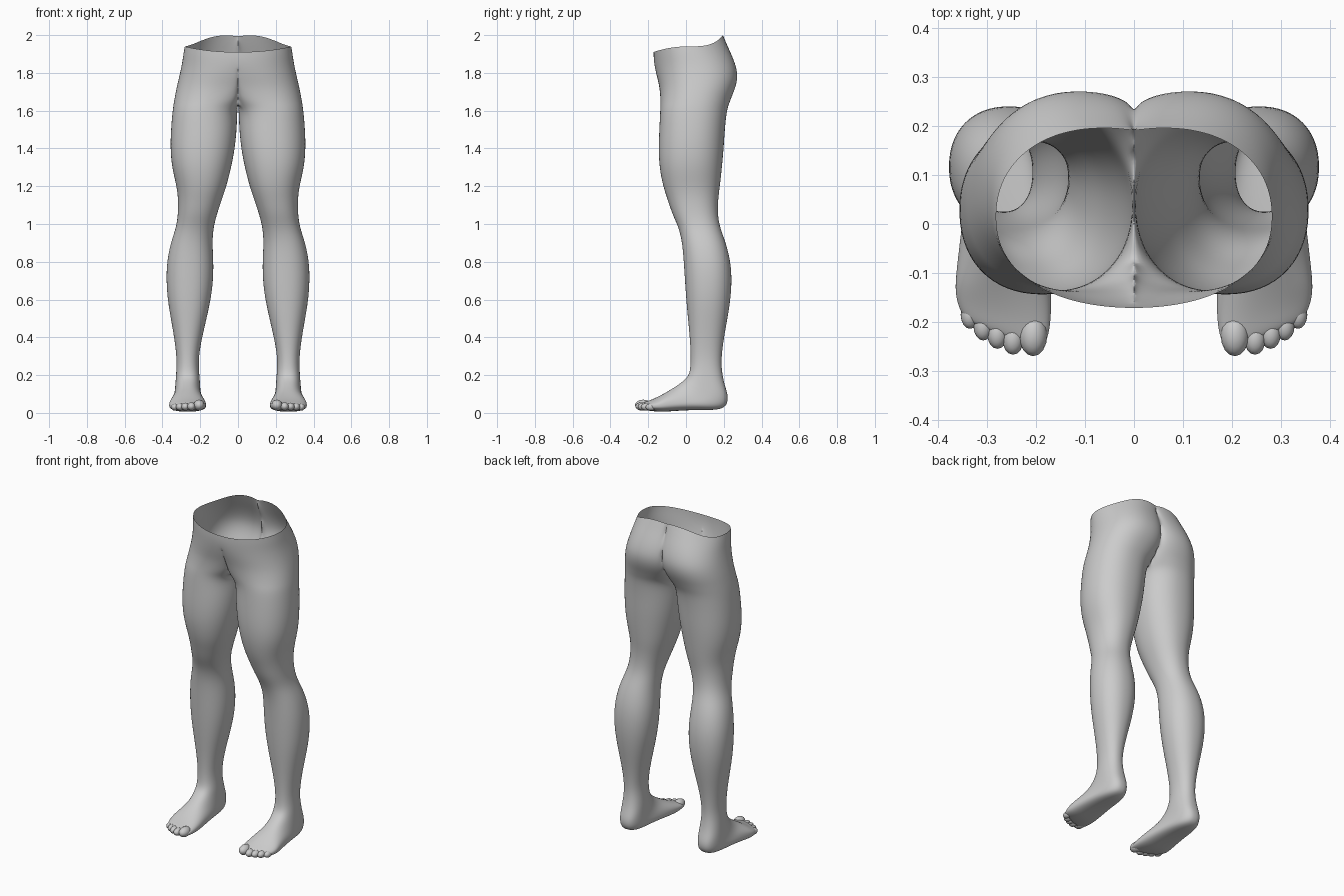
import bpy, bmesh, math
from mathutils import Matrix, Vector

cube = bpy.data.objects.get("Cube")
if cube:
    bpy.data.objects.remove(cube, do_unlink=True)

SEGMENTS = 32

# Pelvis rings: height, outer x, front y, back y, front lobe x, back lobe x
PELVIS = [
    (1.94, .283, -.172, .197, 0, .06),
    (1.90, .29, -.172, .222, 0, .08),
    (1.85, .297, -.168, .255, .01, .095),
    (1.79, .31, -.157, .277, .04, .11),
    (1.73, .324, -.142, .266, .08, .122),
    (1.68, .334, -.137, .245, .115, .14),
    (1.64, .341, -.136, .23, .145, .158),
]

# Leg rings: height, inner x, outer x, front y, back y
LEG = [
    (1.60, .003, .347, -.137, .216),
    (1.50, .006, .356, -.142, .206),
    (1.40, .016, .359, -.146, .200),
    (1.30, .035, .351, -.142, .191),
    (1.20, .061, .325, -.122, .180),
    (1.13, .085, .317, -.098, .170),
    (1.05, .112, .318, -.072, .168),
    (.98, .130, .328, -.038, .180),
    (.90, .136, .357, -.020, .212),
    (.80, .129, .377, -.012, .237),
    (.70, .131, .380, -.006, .243),
    (.60, .144, .373, .001, .236),
    (.50, .166, .356, .010, .220),
    (.40, .190, .338, .020, .201),
    (.30, .208, .325, .026, .188),
    (.23, .207, .326, .023, .188),
]

# Foot rings: inner x, outer x, then top (y, z) and sole (y, z)
FOOT = [
    (.202, .330, .012, .195, .203, .150),
    (.200, .333, -.010, .172, .226, .090),
    (.196, .337, -.040, .150, .217, .032),
    (.190, .343, -.070, .130, .165, .014),
    (.182, .352, -.100, .112, .070, .016),
    (.172, .362, -.140, .092, -.040, .012),
    (.168, .366, -.175, .076, -.120, .005),
    (.170, .362, -.205, .064, -.180, .008),
    (.178, .352, -.235, .054, -.222, .014),
    (.195, .335, -.250, .045, -.242, .022),
]

# Toes: centre x, tip y, radius
TOES = [(.206, -.270, .029), (.247, -.267, .022), (.279, -.255, .021),
        (.308, -.238, .020), (.335, -.214, .019)]

skin = bpy.data.materials.new("plain_grey")
skin.use_nodes = True
GREY = (.6, .6, .6, 1)
skin.diffuse_color = GREY
skin.node_tree.nodes["Principled BSDF"].inputs["Base Color"].default_value = GREY


def rounded(v, power):
    return math.copysign(abs(v) ** (2 / power), v)


def ring(outer, front, back, lobe_front, lobe_back, power=2.2):
    """Closed section through a front and a back (y, z) point, cut at the midline."""
    points = []
    for i in range(SEGMENTS):
        angle = math.tau * (i + .5) / SEGMENTS
        c, s = rounded(math.cos(angle), power), rounded(math.sin(angle), power)
        lobe = lobe_back if s > 0 else lobe_front
        y, z = [(f + b) / 2 + (b - f) / 2 * s for f, b in zip(front, back)]
        points.append(Vector((max(0, lobe + (outer - lobe) * c), y, z)))
    return points


def finish(name, bm, subdivide):
    """Make a mirrored, smooth object from one half."""
    bmesh.ops.recalc_face_normals(bm, faces=bm.faces)
    mesh = bpy.data.meshes.new(name)
    bm.to_mesh(mesh)
    bm.free()
    mesh.materials.append(skin)
    for poly in mesh.polygons:
        poly.use_smooth = True
    obj = bpy.data.objects.new(name, mesh)
    bpy.context.collection.objects.link(obj)
    mirror = obj.modifiers.new("mirror", "MIRROR")
    mirror.merge_threshold = .001
    if subdivide:
        obj.modifiers.new("smooth", "SUBSURF").levels = 2
        obj.modifiers["smooth"].render_levels = 2
    return obj


# Sections from the waist down to the toes
sections = []
for z, outer, front, back, lobe_front, lobe_back in PELVIS:
    points = ring(outer, (front, z), (back, z), lobe_front, lobe_back)
    rise = max(0, (z - 1.73) / .21) ** 2
    for p in points:  # waistline dips in front and peaks behind
        p.z += rise * (.06 * (p.y / back) ** 4 if p.y > 0 else -.03 * (p.y / front) ** 2)
    sections.append(points)
for z, inner, outer, front, back in LEG:
    middle = (inner + outer) / 2
    sections.append(ring(outer, (front, z), (back, z), middle, middle))
for inner, outer, top_y, top_z, sole_y, sole_z in FOOT:
    middle = (inner + outer) / 2
    points = ring(outer, (top_y, top_z), (sole_y, sole_z), middle, middle, 2.5)
    for p in points:  # slant the toe line back towards the outside
        p.y += max(0, -.1 - p.y) * 2.6 * (p.x - .22)
    sections.append(points)

# Skin the sections, leaving the waist open
bm = bmesh.new()
loops = [[bm.verts.new(p) for p in points] for points in sections]
for upper, lower in zip(loops, loops[1:]):
    for i in range(SEGMENTS):
        j = (i + 1) % SEGMENTS
        bm.faces.new((upper[i], upper[j], lower[j], lower[i]))
bm.faces.new(loops[-1])
inside = [f for f in bm.faces if all(v.co.x < .0001 for v in f.verts)]
bmesh.ops.delete(bm, geom=inside, context="FACES")
finish("hips_and_legs", bm, True)

# Toes
bm = bmesh.new()
for x, tip, radius in TOES:
    place = Matrix.Translation((x, tip + radius * 1.5, radius + .012))
    shape = Matrix.Diagonal((radius, radius * 1.5, radius, 1))
    bmesh.ops.create_uvsphere(bm, u_segments=16, v_segments=10, radius=1, matrix=place @ shape)
finish("toes", bm, False)
